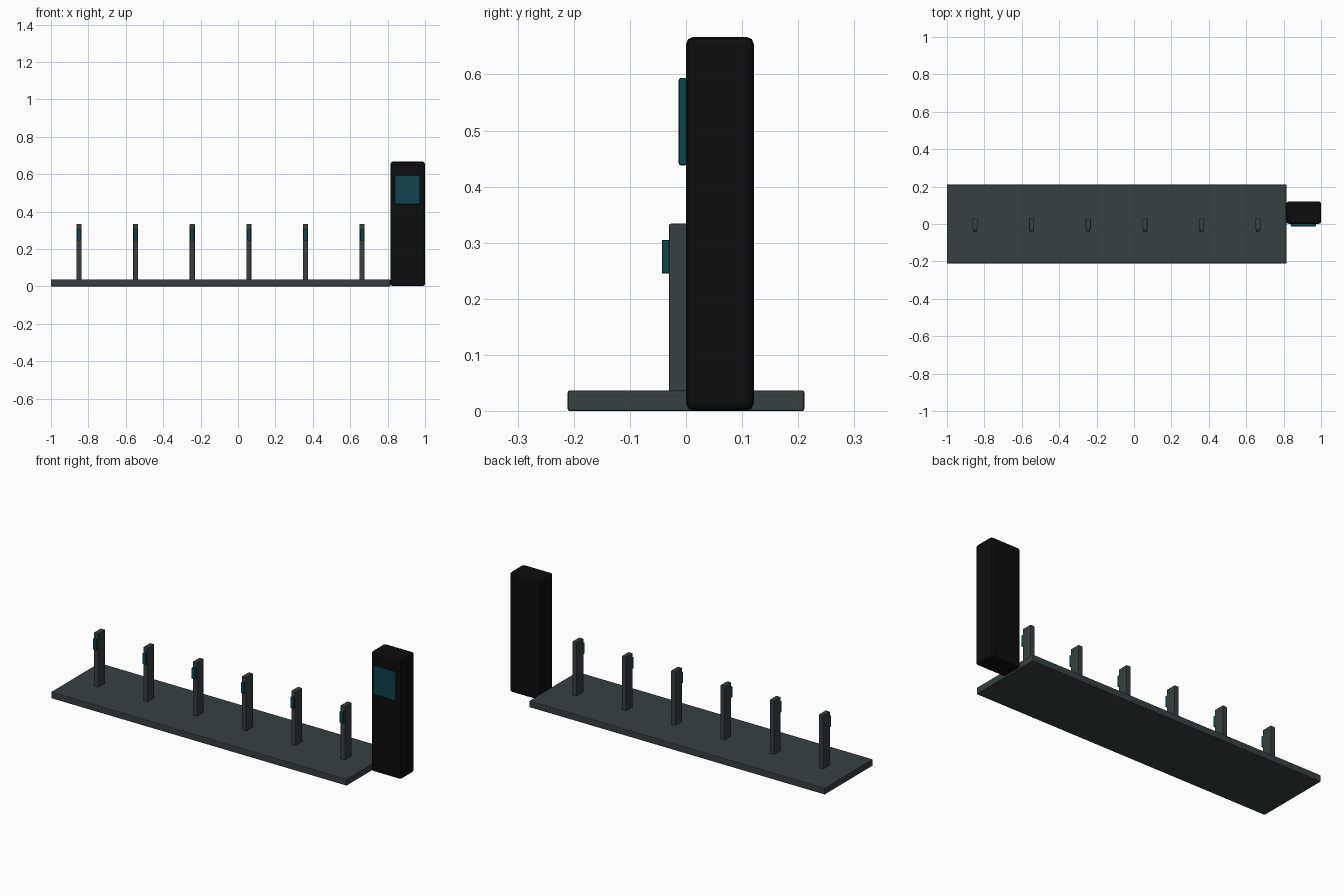
import bpy

if "Cube" in bpy.data.objects:
    bpy.data.objects.remove(bpy.data.objects["Cube"])


def material(name, rgb):
    m = bpy.data.materials.new(name)
    m.diffuse_color = (*rgb, 1.0)
    m.use_nodes = True
    m.node_tree.nodes["Principled BSDF"].inputs["Base Color"].default_value = m.diffuse_color
    return m


GREY = material("dark grey metal", (0.04, 0.05, 0.049))
BLACK = material("black casing", (0.004, 0.004, 0.004))
TEAL = material("dark teal screen", (0.005, 0.055, 0.07))


def box(name, lo, hi, mat, bevel, segments=2):
    """Bevelled box between two opposite corners."""
    center = [(a + b) / 2 for a, b in zip(lo, hi)]
    bpy.ops.mesh.primitive_cube_add(size=1, location=center)
    ob = bpy.context.object
    ob.name = name
    ob.scale = [b - a for a, b in zip(lo, hi)]
    bpy.ops.object.transform_apply(location=False, rotation=False, scale=True)
    ob.data.materials.append(mat)
    mod = ob.modifiers.new("bevel", "BEVEL")
    mod.width = bevel
    mod.segments = segments
    return ob


# Floor plate
box("base_plate", (-1.0, -0.211, 0.0), (0.815, 0.211, 0.037), GREY, 0.004)

# Row of docking posts, each with a small reader on the front
for i in range(6):
    x = -0.85 + i * 0.3027
    box(f"dock_post_{i + 1}", (x - 0.0135, -0.03, 0.03), (x + 0.0135, 0.03, 0.334), GREY, 0.003)
    box(f"dock_reader_{i + 1}", (x - 0.0105, -0.043, 0.245), (x + 0.0105, -0.029, 0.305), TEAL, 0.001, 1)

# Payment kiosk with screen
box("kiosk_body", (0.815, 0.0, 0.001), (1.0, 0.121, 0.667), BLACK, 0.013)
box("kiosk_screen", (0.838, -0.013, 0.438), (0.973, 0.002, 0.594), TEAL, 0.004)
